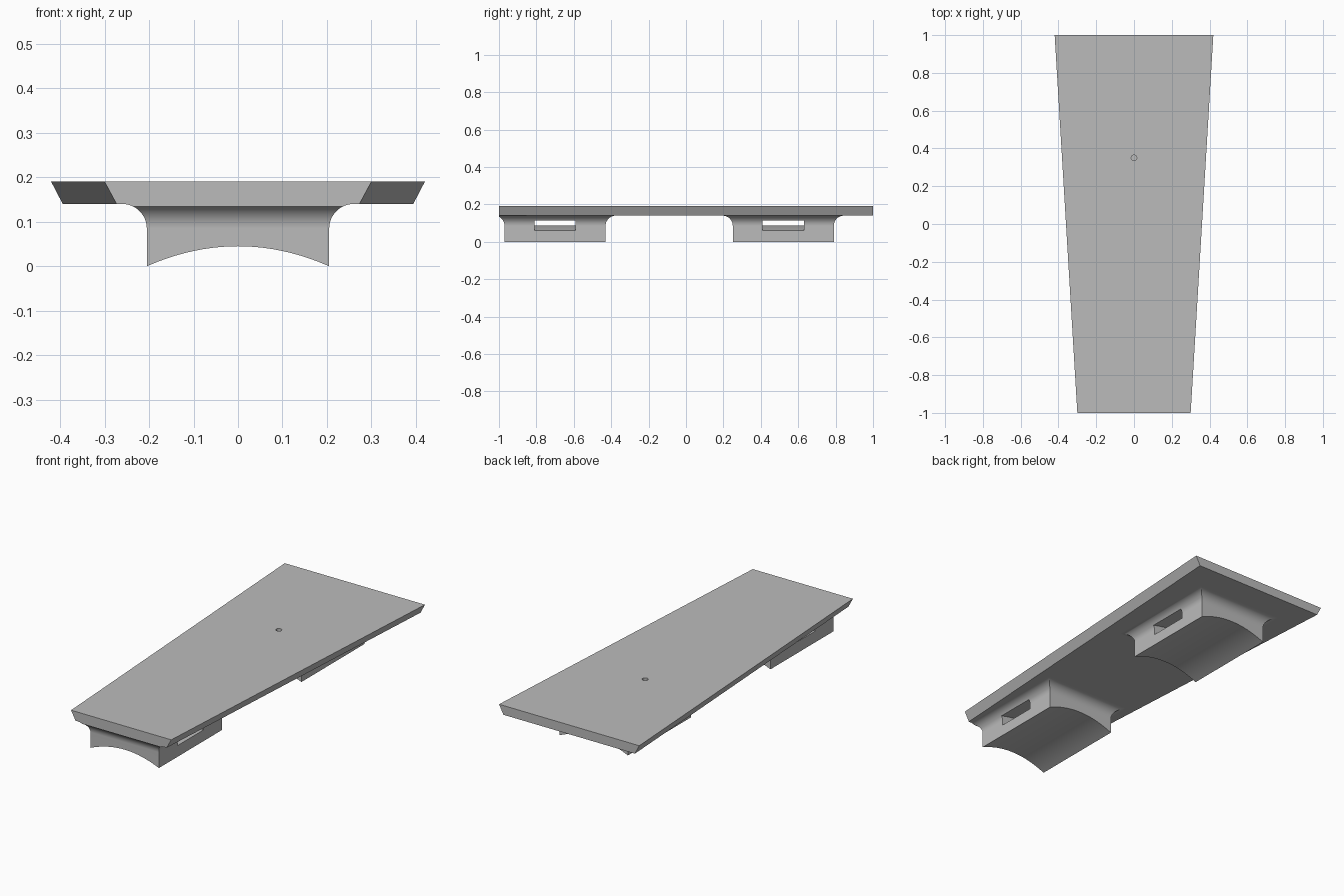
import bpy, bmesh, math
from mathutils import Matrix

if "Cube" in bpy.data.objects:
    bpy.data.objects.remove(bpy.data.objects["Cube"])

grey = bpy.data.materials.new("plain_grey")
grey.diffuse_color = (0.5, 0.5, 0.5, 1)
grey.use_nodes = True
grey.node_tree.nodes["Principled BSDF"].inputs["Base Color"].default_value = grey.diffuse_color

PLATE_BOTTOM, PLATE_TOP = 0.14, 0.19
FOOT_HALF, FILLET = 0.205, 0.055


def finish(name, bm):
    bmesh.ops.recalc_face_normals(bm, faces=bm.faces)
    mesh = bpy.data.meshes.new(name)
    bm.to_mesh(mesh)
    bm.free()
    mesh.materials.append(grey)
    obj = bpy.data.objects.new(name, mesh)
    bpy.context.collection.objects.link(obj)
    return obj


def loft(name, rings, clip_y=None):
    """Closed skin through rings with equal point counts."""
    bm = bmesh.new()
    loops = [[bm.verts.new(p) for p in ring] for ring in rings]
    n = len(loops[0])
    for a, b in zip(loops, loops[1:]):
        for i in range(n):
            j = (i + 1) % n
            bm.faces.new((a[i], a[j], b[j], b[i]))
    bm.faces.new(loops[0])
    bm.faces.new(loops[-1])
    if clip_y is not None:
        bmesh.ops.bisect_plane(bm, geom=bm.verts[:] + bm.edges[:] + bm.faces[:],
                               plane_co=(0, clip_y, 0), plane_no=(0, -1, 0),
                               clear_outer=True)
        bmesh.ops.holes_fill(bm, edges=[e for e in bm.edges if e.is_boundary])
    return finish(name, bm)


def arch_curve(end_z, rise, half=0.24, steps=24):
    """Arched line over x that meets end_z at the sides of a foot."""
    xs = [half * (2 * i / steps - 1) for i in range(steps + 1)]
    return [(x, end_z + rise * (1 - (x / FOOT_HALF) ** 2)) for x in xs]


def prism(name, profile, y0, y1):
    return loft(name, [[(x, y, z) for x, z in profile] for y in (y0, y1)])


def combine(target, tool, operation):
    mod = target.modifiers.new(operation.lower(), "BOOLEAN")
    mod.operation, mod.solver, mod.object = operation, "EXACT", tool
    bpy.context.view_layer.objects.active = target
    bpy.ops.object.modifier_apply(modifier=mod.name)
    bpy.data.objects.remove(tool)


# Tapered plate with undercut long sides
def plate_ring(z, front, back):
    return [(-front, -1, z), (front, -1, z), (back, 1, z), (-back, 1, z)]


plate = loft("mounting_plate", [plate_ring(PLATE_BOTTOM, 0.273, 0.394),
                                plate_ring(PLATE_TOP, 0.30, 0.42)])


# Foot sides rise straight, then flare into the plate with a mitred fillet
def foot_ring(z, grow, y0, y1):
    x = FOOT_HALF + grow
    return [(-x, y0 - grow, z), (x, y0 - grow, z), (x, y1 + grow, z), (-x, y1 + grow, z)]


levels = [(0, 0)]
for i in range(13):
    a = math.pi / 2 * i / 12
    levels.append((PLATE_BOTTOM - FILLET + FILLET * math.sin(a), FILLET * (1 - math.cos(a))))
levels.append((PLATE_BOTTOM + 0.02, FILLET))

for label, y0, y1 in (("front", -0.97, -0.43), ("back", 0.25, 0.79)):
    foot = loft(label + "_foot", [foot_ring(z, g, y0, y1) for z, g in levels], clip_y=-1)
    # Saddle underneath
    saddle = arch_curve(0, 0.045) + [(0.24, -0.1), (-0.24, -0.1)]
    combine(foot, prism("saddle_cutter", saddle, y0 - 0.1, y1 + 0.1), "DIFFERENCE")
    # Arched strap slot from side to side
    slot = arch_curve(0.061, 0.027) + arch_curve(0.115, 0.024)[::-1]
    combine(foot, prism("slot_cutter", slot, y0 + 0.16, y0 + 0.38), "DIFFERENCE")
    combine(plate, foot, "UNION")

# Small blind hole in the top
bm = bmesh.new()
bmesh.ops.create_cone(bm, cap_ends=True, segments=24, radius1=0.015, radius2=0.015,
                      depth=0.1, matrix=Matrix.Translation((0, 0.35, PLATE_TOP)))
combine(plate, finish("hole_cutter", bm), "DIFFERENCE")

# Smooth curves, crisp edges
bpy.ops.object.select_all(action="DESELECT")
plate.select_set(True)
bpy.context.view_layer.objects.active = plate
bpy.ops.object.shade_smooth_by_angle(angle=math.radians(25))
weighted = plate.modifiers.new("weighted_normals", "WEIGHTED_NORMAL")
weighted.keep_sharp = True
